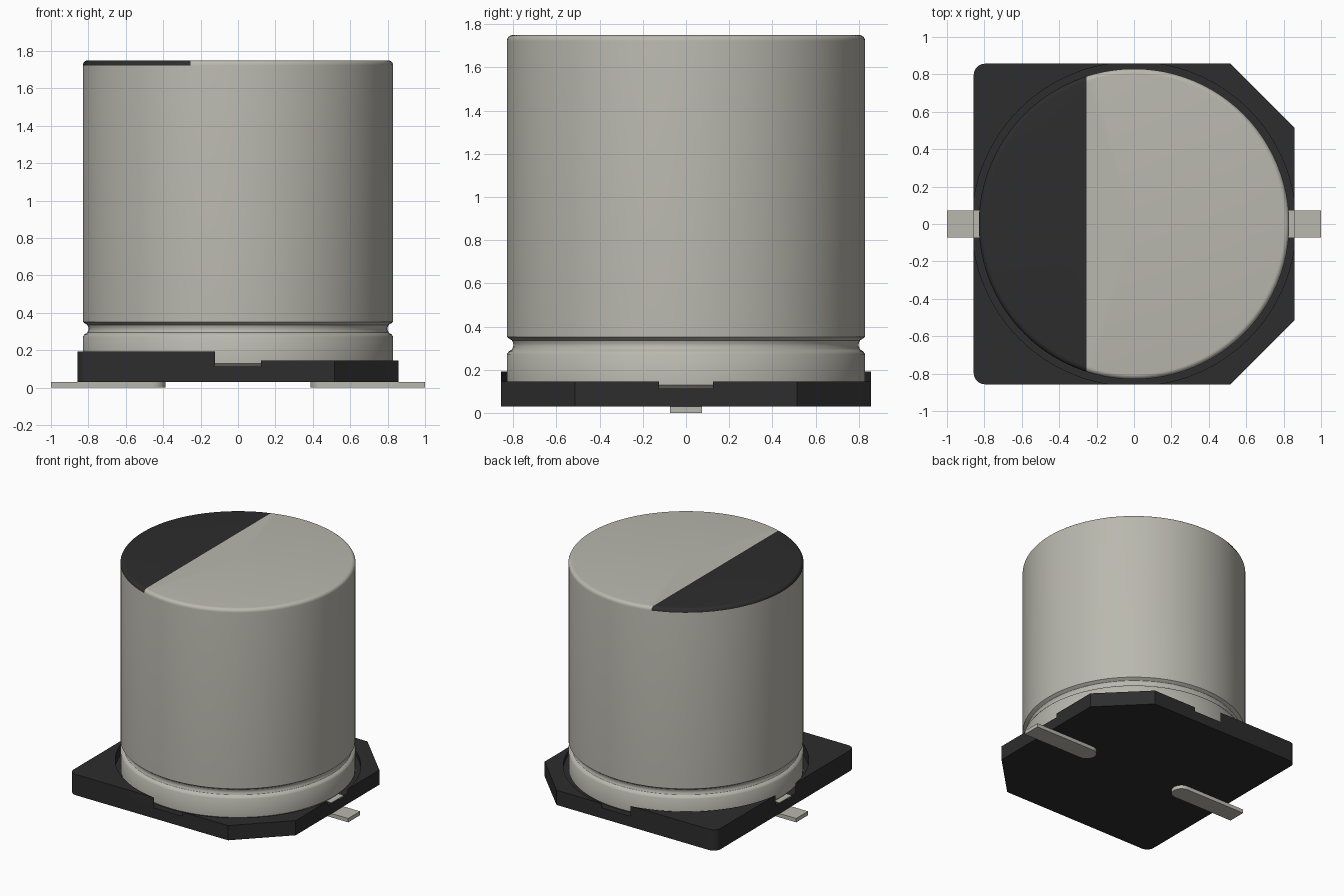
import bpy, bmesh
from math import pi, sin, cos
from mathutils import Vector

default = bpy.data.objects.get("Cube")
if default:
    bpy.data.objects.remove(default, do_unlink=True)


def material(name, rgb, roughness):
    m = bpy.data.materials.new(name)
    m.use_nodes = True
    m.diffuse_color = (*rgb, 1)
    bsdf = m.node_tree.nodes["Principled BSDF"]
    bsdf.inputs["Base Color"].default_value = (*rgb, 1)
    bsdf.inputs["Roughness"].default_value = roughness
    return m


METAL = material("warm grey metal", (0.49, 0.48, 0.425), 0.5)
BLACK = material("black plastic", (0.026, 0.026, 0.026), 0.6)


def to_object(name, bm, *mats):
    bmesh.ops.recalc_face_normals(bm, faces=bm.faces)
    mesh = bpy.data.meshes.new(name)
    bm.to_mesh(mesh)
    bm.free()
    for m in mats:
        mesh.materials.append(m)
    ob = bpy.data.objects.new(name, mesh)
    bpy.context.collection.objects.link(ob)
    return ob


def prism(name, outline, z0, z1, mat):
    bm = bmesh.new()
    face = bm.faces.new([bm.verts.new((x, y, z0)) for x, y in outline])
    top = bmesh.ops.extrude_face_region(bm, geom=[face])["geom"]
    verts = [v for v in top if isinstance(v, bmesh.types.BMVert)]
    bmesh.ops.translate(bm, verts=verts, vec=(0, 0, z1 - z0))
    return to_object(name, bm, mat)


def arc(cx, cy, r, a0, a1, n):
    return [(cx + r * cos(a0 + (a1 - a0) * i / n),
             cy + r * sin(a0 + (a1 - a0) * i / n)) for i in range(n + 1)]


def select_only(ob):
    bpy.ops.object.select_all(action="DESELECT")
    ob.select_set(True)
    bpy.context.view_layer.objects.active = ob


def smooth(ob):
    select_only(ob)
    bpy.ops.object.shade_smooth_by_angle(angle=0.6)


def cut(ob, cutter):
    cutter.hide_render = True
    mod = ob.modifiers.new("cut", "BOOLEAN")
    mod.operation = "DIFFERENCE"
    mod.solver = "EXACT"
    mod.object = cutter
    select_only(ob)
    bpy.ops.object.modifier_apply(modifier=mod.name)
    bpy.data.objects.remove(cutter, do_unlink=True)


# Base plate: two rounded and two chamfered corners, stepped, with a round well
H, R, C = 0.857, 0.06, 0.515
outline = [(C, -H), (H, -C), (H, C), (C, H)]
outline += arc(R - H, H - R, R, pi / 2, pi, 8)
outline += arc(R - H, R - H, R, pi, 1.5 * pi, 8)
base = prism("base_plate", outline, 0.03, 0.192, BLACK)
cut(base, prism("step_cutter", [(0, -1), (1, -1), (1, 1), (0, 1)], 0.145, 0.4, BLACK))
cut(base, prism("well_cutter", arc(0, 0, 0.866, 0, 2 * pi, 128)[:-1], 0.112, 0.5, BLACK))
smooth(base)

# Can: lathed profile with a crimp groove and a rounded top rim
profile = [(0, 0.112), (0.81, 0.112), (0.83, 0.13), (0.83, 0.272), (0.822, 0.284),
           (0.806, 0.294), (0.8, 0.308), (0.8, 0.322), (0.806, 0.336),
           (0.822, 0.346), (0.83, 0.352)]
profile += arc(0.803, 1.723, 0.027, 0, pi / 2, 6) + [(0, 1.75)]
bm = bmesh.new()
ring = [bm.verts.new((r, 0, z)) for r, z in profile]
edges = [bm.edges.new(pair) for pair in zip(ring, ring[1:])]
bmesh.ops.spin(bm, geom=ring + edges, cent=(0, 0, 0), axis=(0, 0, 1),
               angle=2 * pi, steps=96, use_duplicate=False)
bmesh.ops.remove_doubles(bm, verts=bm.verts, dist=0.0005)

# Polarity mark: black segment of the lid and rim
EDGE = -0.255
lid = [f for f in bm.faces if f.calc_center_median().z > 1.722]
geom = set(lid) | {e for f in lid for e in f.edges} | {v for f in lid for v in f.verts}
bmesh.ops.bisect_plane(bm, geom=list(geom), dist=0.0001,
                       plane_co=Vector((EDGE, 0, 0)), plane_no=Vector((1, 0, 0)))
for f in bm.faces:
    c = f.calc_center_median()
    f.material_index = int(c.z > 1.722 and c.x < EDGE)
smooth(to_object("can", bm, METAL, BLACK))

# Terminals with a rounded inner end, and the small tabs showing in the well
W = 0.073
for side, name in ((1, "left"), (-1, "right")):
    shape = [(1, -W), (1, W)] + arc(0.388 + W, 0, W, pi / 2, 1.5 * pi, 12)
    smooth(prism(name + "_terminal", [(side * x, y) for x, y in shape], 0, 0.03, METAL))
    tab = [(0.8, -W), (H, -W), (H, W), (0.8, W)]
    prism(name + "_tab", [(side * x, y) for x, y in tab], 0.108, 0.115, METAL)
